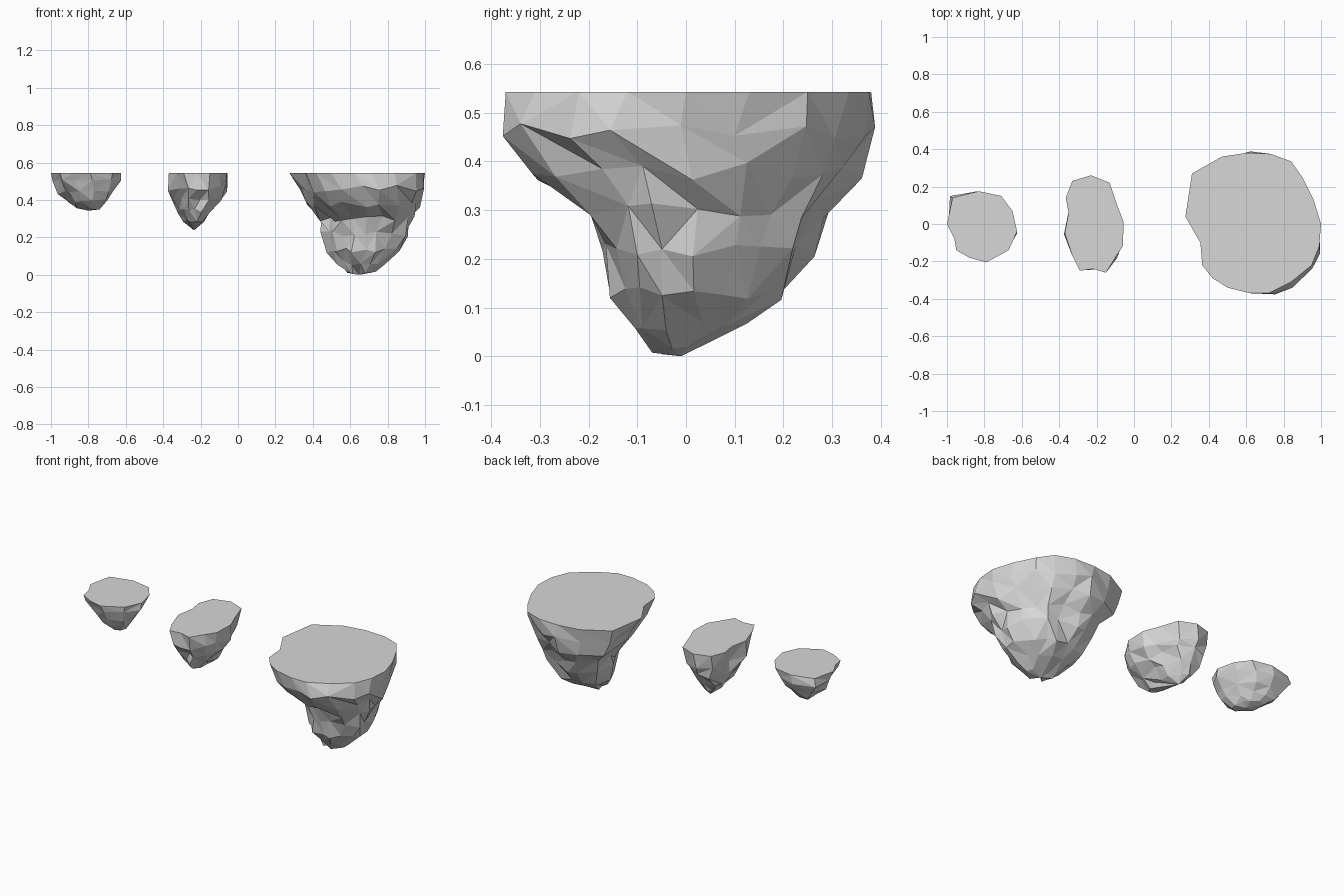
import bpy, bmesh, math, random
from mathutils import Vector

if "Cube" in bpy.data.objects:
    bpy.data.objects.remove(bpy.data.objects["Cube"], do_unlink=True)

stone = bpy.data.materials.new("grey stone")
stone.use_nodes = True
stone.diffuse_color = (0.68, 0.68, 0.68, 1)
stone.node_tree.nodes["Principled BSDF"].inputs["Base Color"].default_value = (0.68, 0.68, 0.68, 1)

TOP = 0.543


def ring_points(outline, box, round_off, skew):
    """Fit the outline into box (x0, x1, y0, y1), blended toward an ellipse that is
    stretched along the back-right to front-left diagonal by skew."""
    xs, ys = zip(*outline)
    cx, cy = (min(xs) + max(xs)) / 2, (min(ys) + max(ys)) / 2
    hx, hy = (max(xs) - min(xs)) / 2, (max(ys) - min(ys)) / 2
    x0, x1, y0, y1 = box
    turn = math.asin(skew) / 2
    c, s = math.cos(turn), math.sin(turn)
    for x, y in outline:
        p = Vector(((x - cx) / hx, (y - cy) / hy))
        p = p.lerp(p.normalized(), round_off)
        p = Vector((c * p.x - s * p.y, c * p.y - s * p.x))
        yield (x0 + x1) / 2 + p.x * (x1 - x0) / 2, (y0 + y1) / 2 + p.y * (y1 - y0) / 2


def island(name, outline, levels, tip, rough, weld, skew, seed):
    """Flat-topped rock: rings shrink downward, roughened and split into triangles."""
    rng = random.Random(seed)
    bm = bmesh.new()
    rings = [[bm.verts.new((x, y, TOP)) for x, y in outline]]
    n = len(outline)
    for i, (z, *box) in enumerate(levels):
        ring = []
        r = rough * (1 - 0.5 * i / len(levels))
        for x, y in ring_points(outline, box, min(1, 0.2 * i), skew * min(1, 0.4 + 0.3 * i)):
            j = [rng.uniform(-r, r) for _ in range(3)]
            h = max(z + j[2], tip[2] + 0.004)
            ring.append(bm.verts.new((x + j[0], y + j[1], min(h, TOP - 0.02))))
        rings.append(ring)
    bm.faces.new(rings[0])
    # rock sides, with the diagonal of each patch picked at random
    for a, b in zip(rings, rings[1:]):
        for k in range(n):
            m = (k + 1) % n
            if rng.random() < 0.5:
                tris = (a[k], b[k], b[m]), (a[k], b[m], a[m])
            else:
                tris = (a[k], b[k], a[m]), (b[k], b[m], a[m])
            for t in tris:
                bm.faces.new(t)
    end = bm.verts.new(tip)
    for k in range(n):
        bm.faces.new((rings[-1][k], end, rings[-1][(k + 1) % n]))
    # bigger facets where the rings crowd together
    body = [v for ring in rings[1:] for v in ring] + [end]
    bmesh.ops.remove_doubles(bm, verts=body, dist=weld)
    bmesh.ops.recalc_face_normals(bm, faces=bm.faces)
    mesh = bpy.data.meshes.new(name)
    bm.to_mesh(mesh)
    bm.free()
    mesh.materials.append(stone)
    bpy.context.collection.objects.link(bpy.data.objects.new(name, mesh))


# large island
island("large_island",
       [(.31, .27), (.47, .36), (.6, .38), (.73, .375), (.84, .335), (.9, .25), (.96, .13),
        (1, 0), (.99, -.12), (.95, -.22), (.84, -.31), (.72, -.37), (.62, -.37), (.5, -.34),
        (.42, -.29), (.365, -.22), (.355, -.1), (.32, -.04), (.275, .04)],
       [(.46, .32, .985, -.375, .375), (.38, .36, .965, -.3, .345), (.3, .43, .93, -.21, .285),
        (.22, .45, .91, -.175, .25), (.13, .48, .86, -.155, .2), (.06, .54, .78, -.1, .12),
        (.015, .58, .73, -.06, .03)],
       (.65, -.01, 0), .02, .04, .2, 4)

# middle island, long from front to back with a ragged rim, lowest toward the back
island("middle_island",
       [(-.33, .23), (-.23, .26), (-.13, .22), (-.09, .1), (-.055, .01), (-.06, -.12),
        (-.1, -.18), (-.15, -.26), (-.22, -.24), (-.29, -.25), (-.33, -.17), (-.37, -.05),
        (-.35, .06), (-.365, .14)],
       [(.46, -.36, -.055, -.25, .25), (.4, -.345, -.09, -.21, .23), (.34, -.325, -.14, -.18, .2),
        (.29, -.29, -.18, -.13, .17)],
       (-.235, .1, .238), .018, .025, .2, 7)

# small island
island("small_island",
       [(-.97, .14), (-.83, .175), (-.71, .15), (-.65, .07), (-.625, -.04), (-.67, -.14),
        (-.79, -.205), (-.88, -.18), (-.95, -.14), (-.96, -.08), (-1, 0)],
       [(.5, -.995, -.635, -.195, .17), (.44, -.965, -.67, -.17, .15), (.395, -.92, -.7, -.13, .11),
        (.357, -.87, -.74, -.08, .07)],
       (-.8, 0, .343), .012, .025, .4, 3)
